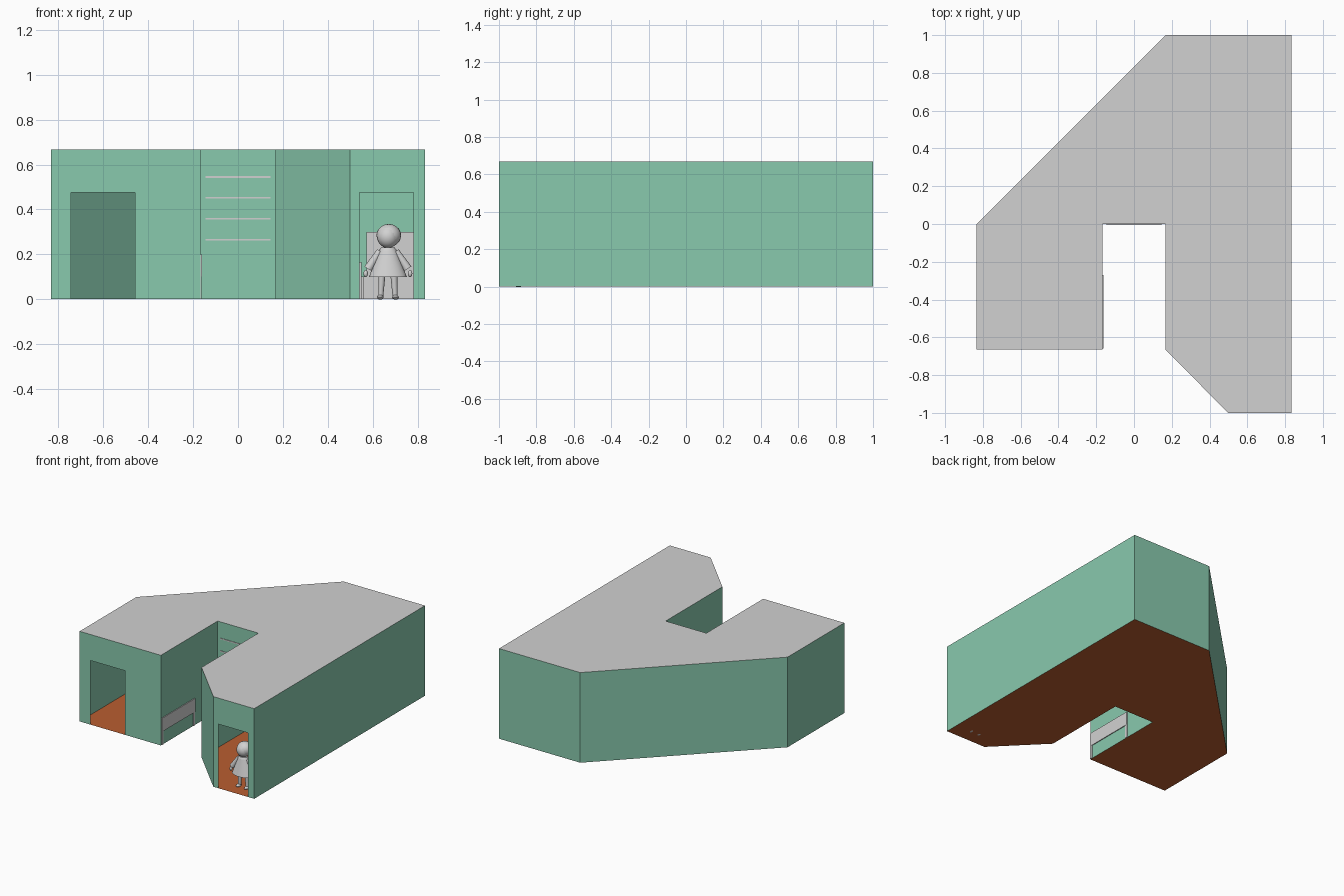
import bpy, bmesh, math
from mathutils import Vector

if "Cube" in bpy.data.objects:
    bpy.data.objects.remove(bpy.data.objects["Cube"])


def material(name, rgb):
    m = bpy.data.materials.new(name)
    m.diffuse_color = (*rgb, 1)
    m.use_nodes = True
    m.node_tree.nodes["Principled BSDF"].inputs["Base Color"].default_value = m.diffuse_color
    return m


GREY = material("plain grey", (0.64, 0.64, 0.64))
GREEN = material("mint green", (0.25, 0.585, 0.42))
BROWN = material("orange brown", (0.49, 0.11, 0.03))
H = 0.668  # wall height


def finish(name, bm, mat, smooth=False):
    me = bpy.data.meshes.new(name)
    bm.to_mesh(me)
    bm.free()
    ob = bpy.data.objects.new(name, me)
    bpy.context.collection.objects.link(ob)
    me.materials.append(mat)
    for p in me.polygons:
        p.use_smooth = smooth
    return ob


def face_object(name, faces, mat):
    bm = bmesh.new()
    for pts in faces:
        bm.faces.new([bm.verts.new(p) for p in pts])
    bmesh.ops.remove_doubles(bm, verts=bm.verts, dist=1e-5)
    return finish(name, bm, mat)


def box(name, x0, x1, y0, y1, z0, z1, mat=GREY):
    bm = bmesh.new()
    bmesh.ops.create_cube(bm, size=1)
    for v in bm.verts:
        v.co = Vector(((x0 + x1) / 2 + v.co.x * (x1 - x0),
                       (y0 + y1) / 2 + v.co.y * (y1 - y0),
                       (z0 + z1) / 2 + v.co.z * (z1 - z0)))
    return finish(name, bm, mat)


def table(name, x0, x1, y0, y1, top, leg=0.015):
    box(name + "_top", x0, x1, y0, y1, top - 0.015, top)
    for i, x in enumerate((x0, x1 - leg)):
        for j, y in enumerate((y0, y1 - leg)):
            box(f"{name}_leg_{i}{j}", x, x + leg, y, y + leg, 0.001, top - 0.015)


# footprint of the building, counter-clockwise from the left front corner
plan = [(-0.833, -0.665), (-0.167, -0.665), (-0.167, 0), (0.167, 0), (0.167, -0.665),
        (0.498, -1), (0.833, -1), (0.833, 1), (0.167, 1), (-0.833, 0)]
doors = {0: (-0.745, -0.46), 5: (0.542, 0.783)}

# thin walls, two with a door opening
walls = []
for i, (a, b) in enumerate(zip(plan, plan[1:] + plan[:1])):
    pts = [(*a, 0)]
    if i in doors:
        l, r = doors[i]
        y = a[1]
        pts += [(l, y, 0), (l, y, 0.475), (r, y, 0.475), (r, y, 0)]
    pts += [(*b, 0), (*b, H), (*a, H)]
    walls.append(pts)
face_object("walls", walls, GREEN)
face_object("roof", [[(x, y, H) for x, y in plan]], GREY)
face_object("floor", [[(x, y, 0) for x, y in reversed(plan)]], BROWN)

# slats on the courtyard wall
for i, z in enumerate((0.265, 0.358, 0.452, 0.545)):
    box(f"wall_slat_{i}", -0.145, 0.145, -0.004, 0.003, z - 0.004, z + 0.004)

# desk whose panel pokes through the courtyard wall
table("desk", -0.36, -0.162, -0.66, -0.27, 0.2, 0.02)
box("desk_panel", -0.17, -0.161, -0.66, -0.27, 0.1, 0.2)

# interior furniture
box("tall_counter", 0.573, 0.81, -0.27, -0.155, 0.001, 0.3)
box("side_counter", 0.56, 0.572, -0.27, -0.155, 0.001, 0.1)
box("low_cabinet", 0.43, 0.55, -0.26, -0.155, 0.001, 0.165)
box("wall_cabinet", 0.67, 0.80, 0.34, 0.64, 0.001, 0.2)
box("sofa_seat", 0.41, 0.67, 0.30, 0.48, 0.001, 0.1)
box("long_bench", 0.41, 0.60, -0.12, 0.28, 0.001, 0.1)
box("shelf_unit", -0.36, -0.09, 0.045, 0.125, 0.001, 0.2)
box("stool", -0.015, 0.05, 0.33, 0.39, 0.001, 0.1)

# figure in the right doorway
FX, FY = 0.668, -0.89


def ball(name, c, s, segs=20):
    bm = bmesh.new()
    bmesh.ops.create_uvsphere(bm, u_segments=segs, v_segments=segs // 2, radius=1)
    for v in bm.verts:
        v.co = Vector((FX + c[0] + v.co.x * s[0], FY + c[1] + v.co.y * s[1], c[2] + v.co.z * s[2]))
    return finish(name, bm, GREY, True)


def limb(name, a, b, r0, r1, depth=1.0, n=16):
    a, b = Vector(a), Vector(b)
    bm = bmesh.new()
    bmesh.ops.create_cone(bm, cap_ends=True, segments=n, radius1=r0, radius2=r1,
                          depth=(b - a).length)
    q = (b - a).to_track_quat('Z', 'Y')
    for v in bm.verts:
        p = q @ v.co + (a + b) / 2
        v.co = Vector((FX + p.x, FY + p.y * depth, p.z))
    return finish(name, bm, GREY, True)


ball("head", (0, 0, 0.278), (0.048, 0.046, 0.05))
ball("hair", (0.004, 0.01, 0.284), (0.055, 0.052, 0.051))
limb("neck", (0, 0, 0.21), (0, 0, 0.25), 0.016, 0.014)
limb("collar", (0, 0, 0.218), (0, 0, 0.23), 0.038, 0.03, 0.75)
limb("dress_skirt", (0, 0, 0.098), (0, 0, 0.17), 0.085, 0.057, 0.65, 24)
limb("dress_top", (0, 0, 0.17), (0, 0, 0.224), 0.057, 0.036, 0.65, 24)
for side, s in (("left", -1), ("right", 1)):
    limb(side + "_sleeve", (s * 0.036, 0, 0.215), (s * 0.088, 0, 0.135), 0.014, 0.02)
    ball(side + "_hand", (s * 0.099, -0.004, 0.114), (0.01, 0.01, 0.016), 12)
    limb(side + "_leg", (s * 0.032, 0, 0.01), (s * 0.027, 0, 0.11), 0.011, 0.016)
    ball(side + "_shoe", (s * 0.034, -0.006, 0.009), (0.015, 0.028, 0.011), 12)

# keep crisp edges on the rounded parts
for ob in list(bpy.context.collection.objects):
    if ob.data.polygons[0].use_smooth:
        bpy.ops.object.select_all(action='DESELECT')
        ob.select_set(True)
        bpy.context.view_layer.objects.active = ob
        bpy.ops.object.shade_smooth_by_angle(angle=math.radians(40))
